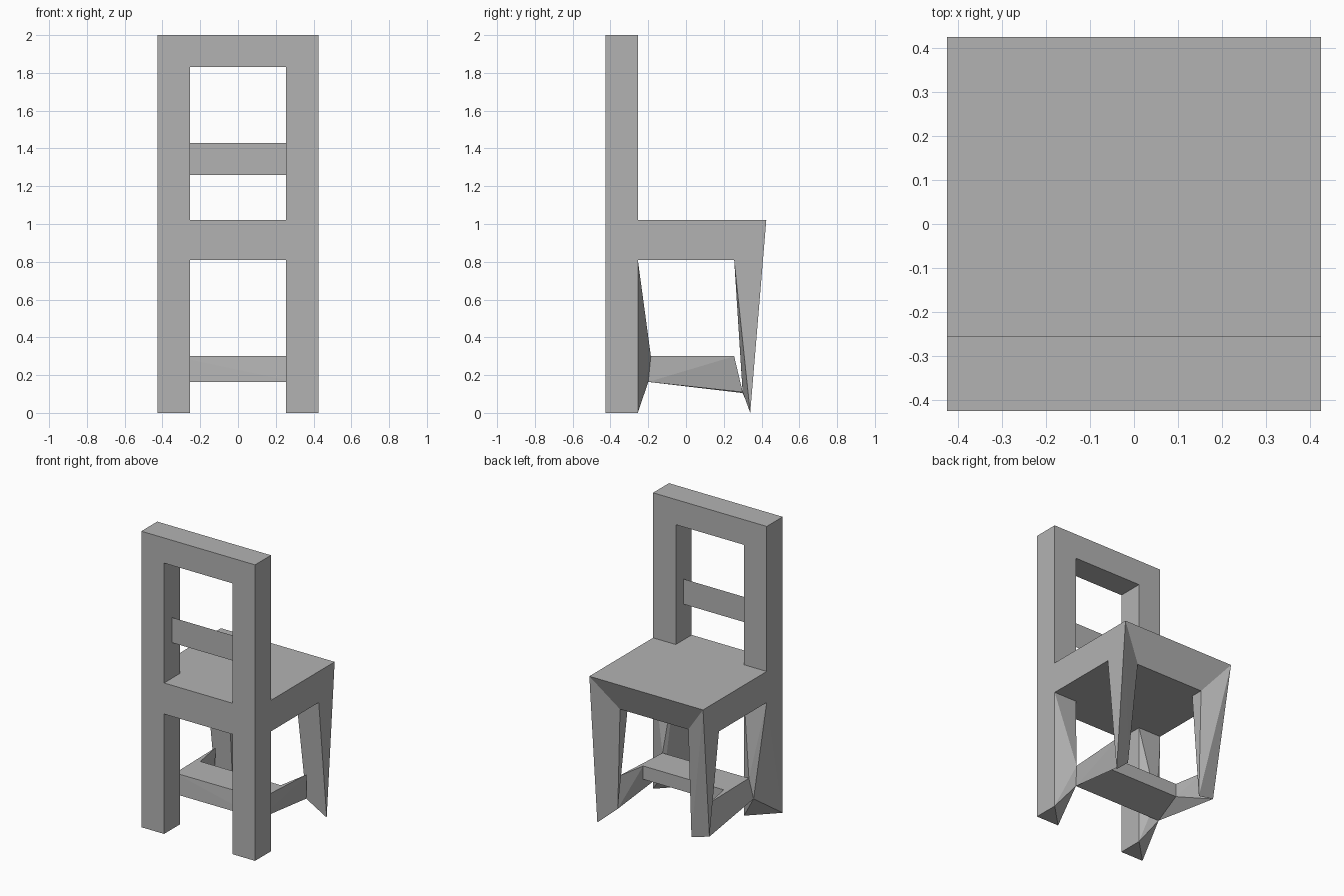
import bpy
import bmesh
from itertools import product

if "Cube" in bpy.data.objects:
    bpy.data.objects.remove(bpy.data.objects["Cube"])

GREY = (0.45, 0.45, 0.45, 1)
mat = bpy.data.materials.new("plain_grey")
mat.use_nodes = True
mat.diffuse_color = GREY
mat.node_tree.nodes["Principled BSDF"].inputs["Base Color"].default_value = GREY


def finish(name, bm):
    mesh = bpy.data.meshes.new(name)
    bm.to_mesh(mesh)
    bm.free()
    mesh.materials.append(mat)
    obj = bpy.data.objects.new(name, mesh)
    bpy.context.collection.objects.link(obj)


def solid(name, points):
    """Flat-sided solid wrapped around its corner points."""
    bm = bmesh.new()
    for p in points:
        bm.verts.new(p)
    bmesh.ops.convex_hull(bm, input=bm.verts[:])
    loose = [v for v in bm.verts if not v.link_faces]
    bmesh.ops.delete(bm, geom=loose, context="VERTS")
    bmesh.ops.dissolve_limit(bm, angle_limit=0.002, verts=bm.verts[:], edges=bm.edges[:])
    bmesh.ops.recalc_face_normals(bm, faces=bm.faces[:])
    finish(name, bm)


def box(xs, ys, zs):
    return list(product(xs, ys, zs))


OUT, INN = 0.425, 0.255          # outer and inner edges of the frame
SEAT, UNDER = 1.02, 0.81         # seat top and underside
BACK = (-OUT, -INN)              # depth of the backrest

# Corners of the low rail joints, on each side
joints = {
    "left": dict(s=1, back_low=(0.30, -0.20, 0.164), back_top=(0.306, -0.186, 0.30),
                 mid_low=(0.295, 0.036, 0.21), mid_top=(0.295, 0.036, 0.30),
                 end_low=(0.30, 0.30, 0.11), end_top=(0.335, 0.255, 0.30),
                 foot=(OUT, 0.34, 0), cut=(INN, -INN, 0)),
    "right": dict(s=-1, back_low=(-0.365, -0.20, 0.164), back_top=(-0.337, -0.19, 0.30),
                  mid_low=(-0.307, 0.036, 0.21), mid_top=(-0.307, 0.036, 0.30),
                  end_low=(-0.385, 0.30, 0.105), end_top=(-0.345, 0.255, 0.30),
                  foot=(-0.26, 0.313, 0.074), cut=(-OUT, -INN, 0)),
}

crossbar = []
for side, j in joints.items():
    s = j["s"]
    xs = (s * INN, s * OUT)
    # Backrest post above the seat underside
    solid(side + "_backrest_post", box(xs, BACK, (UNDER, 2)))
    # Post leg with one foot corner cut away, bulging out to the rail
    leg = [p for p in box(xs, BACK, (0, UNDER)) if p != j["cut"]]
    solid(side + "_post_leg", leg + [j["back_low"], j["back_top"]])
    # Tapered leg under the open edge of the seat
    solid(side + "_tapered_leg", [
        (s * OUT, OUT, SEAT), (s * OUT, INN, UNDER), (s * INN, INN, UNDER),
        (s * INN, 0.34, UNDER), j["foot"], j["end_low"]])
    # Side rail
    rail = [j[k] for k in ("back_low", "back_top", "mid_low", "mid_top")]
    solid(side + "_side_rail", rail + [j["end_low"], j["end_top"]])
    crossbar += rail

# Low crossbar between the side rails
solid("low_crossbar", crossbar)

# Seat with an undercut edge
solid("seat", box((-OUT, OUT), (-OUT,), (UNDER, SEAT))
      + box((-OUT, OUT), (OUT,), (SEAT,))
      + box((-OUT, OUT), (INN,), (UNDER,))
      + box((-INN, INN), (0.34,), (UNDER,)))

# Top rail of the backrest
solid("top_rail", box((-INN, INN), BACK, (1.83, 2)))

# Thin middle slat
bm = bmesh.new()
corners = [(-INN, 1.26), (INN, 1.26), (INN, 1.43), (-INN, 1.43)]
bm.faces.new([bm.verts.new((x, -0.34, z)) for x, z in corners])
finish("middle_slat", bm)
